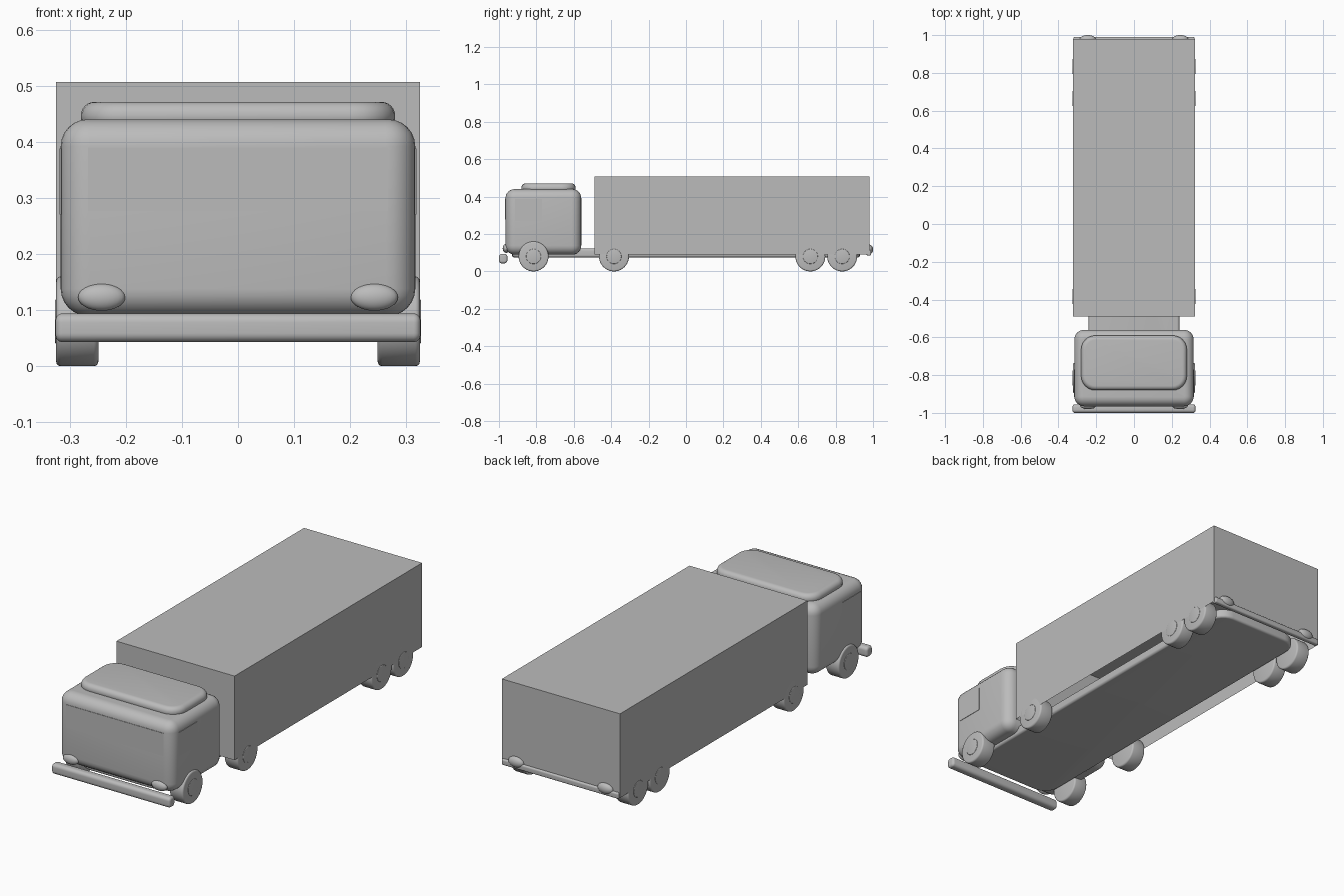
import bpy, bmesh, math
from mathutils import Matrix, Vector

if "Cube" in bpy.data.objects:
    bpy.data.objects.remove(bpy.data.objects["Cube"], do_unlink=True)

grey = bpy.data.materials.new("plain grey")
grey.use_nodes = True
COLOUR = (0.5, 0.5, 0.5, 1)
grey.diffuse_color = COLOUR
grey.node_tree.nodes["Principled BSDF"].inputs["Base Color"].default_value = COLOUR


def finish(name, bm, smooth=True):
    bmesh.ops.recalc_face_normals(bm, faces=bm.faces)
    mesh = bpy.data.meshes.new(name)
    bm.to_mesh(mesh)
    bm.free()
    ob = bpy.data.objects.new(name, mesh)
    bpy.context.collection.objects.link(ob)
    mesh.materials.append(grey)
    if smooth:
        bpy.ops.object.select_all(action='DESELECT')
        ob.select_set(True)
        bpy.context.view_layer.objects.active = ob
        bpy.ops.object.shade_smooth_by_angle(angle=math.radians(35))
    return ob


def box_mesh(x, y, z):
    """Box from (low, high) pairs."""
    bm = bmesh.new()
    size = [b - a for a, b in (x, y, z)]
    mid = [(a + b) / 2 for a, b in (x, y, z)]
    bmesh.ops.create_cube(bm, size=1, matrix=Matrix.Translation(mid) @ Matrix.Diagonal((*size, 1)))
    return bm


def rounded_box(name, x, y, z, corner, rim, axis=2):
    """Box with edges along the axis rounded by corner, then both end rims by rim."""
    bm = box_mesh(x, y, z)

    def along(e):
        return abs((e.verts[0].co - e.verts[1].co).normalized()[axis]) > 0.99

    bmesh.ops.bevel(bm, geom=[e for e in bm.edges if along(e)], offset=corner,
                    segments=6, profile=0.5, affect='EDGES')
    rims = [e for e in bm.edges if not along(e)]
    bmesh.ops.bevel(bm, geom=rims, offset=rim, segments=6, profile=0.5, affect='EDGES')
    return finish(name, bm)


def cylinder(name, x, y, z, radius, width, rim):
    bm = bmesh.new()
    bmesh.ops.create_cone(bm, cap_ends=True, segments=40, radius1=radius, radius2=radius, depth=width,
                          matrix=Matrix.Translation((x, y, z)) @ Matrix.Rotation(math.pi / 2, 4, 'Y'))
    rims = [e for e in bm.edges if any(len(f.verts) > 4 for f in e.link_faces)]
    bmesh.ops.bevel(bm, geom=rims, offset=rim, segments=3, profile=0.5, affect='EDGES')
    return finish(name, bm)


def lamp(name, centre, radii):
    bm = bmesh.new()
    bmesh.ops.create_uvsphere(bm, u_segments=24, v_segments=16, radius=1,
                              matrix=Matrix.Translation(centre) @ Matrix.Diagonal((*radii, 1)))
    return finish(name, bm)


# Cab, roof fairing and chassis
rounded_box("cab", (-0.316, 0.316), (-0.965, -0.56), (0.09, 0.44), 0.052, 0.048)
rounded_box("cab_roof", (-0.28, 0.28), (-0.88, -0.59), (0.42, 0.471), 0.075, 0.024)
rounded_box("chassis", (-0.24, 0.24), (-0.93, 0.93), (0.075, 0.122), 0.08, 0.012)

# Cargo box, open underneath
bm = box_mesh((-0.324, 0.324), (-0.49, 0.98), (0.09, 0.507))
floor = min(bm.faces, key=lambda f: f.calc_center_median().z)
bmesh.ops.delete(bm, geom=[floor], context='FACES_ONLY')
finish("cargo_box", bm, smooth=False)

# Bumpers
rounded_box("front_bumper", (-0.325, 0.325), (-1.0, -0.955), (0.043, 0.094), 0.016, 0.012, axis=0)
rounded_box("rear_bumper", (-0.32, 0.32), (0.965, 0.99), (0.085, 0.115), 0.008, 0.006, axis=0)

# Windscreen
finish("windscreen", box_mesh((-0.267, 0.267), (-0.967, -0.961), (0.277, 0.39)), smooth=False)

# Mirrored parts: side windows, lamps, wheels and hubs
for side, label in ((-1, "right"), (1, "left")):
    edges = sorted((side * 0.312, side * 0.318))
    finish(label + "_window", box_mesh(edges, (-0.915, -0.77), (0.27, 0.388)), smooth=False)
    lamp(label + "_headlight", (side * 0.243, -0.962, 0.123), (0.042, 0.018, 0.024))
    lamp(label + "_tail_light", (side * 0.245, 0.98, 0.117), (0.042, 0.02, 0.026))
    for number, y in enumerate((-0.815, -0.385, 0.665, 0.835), 1):
        cylinder(f"{label}_wheel_{number}", side * 0.2865, y, 0.08, 0.08, 0.075, 0.008)
        cylinder(f"{label}_hub_{number}", side * 0.3, y, 0.08, 0.04, 0.052, 0.003)
